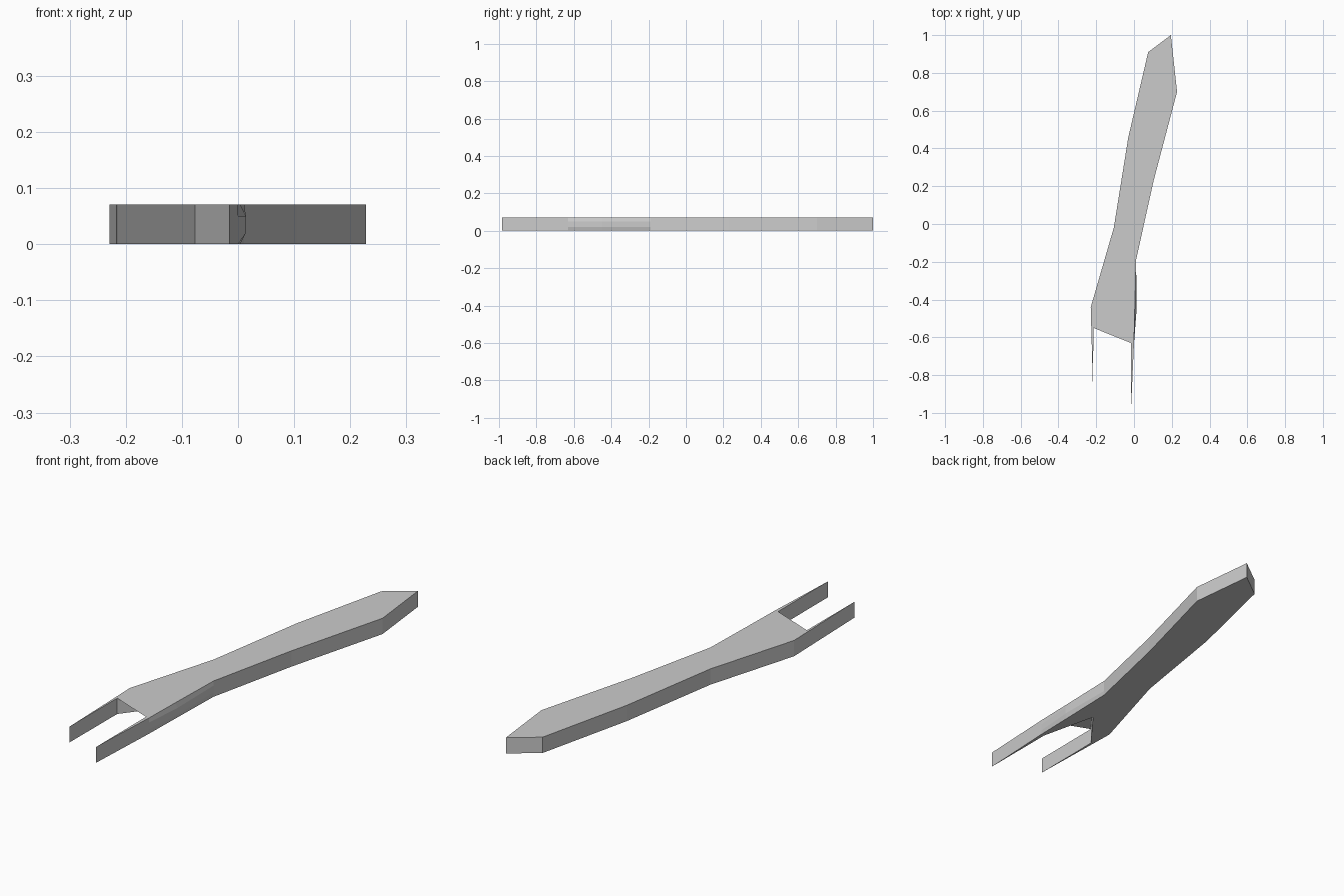
import bpy
import bmesh

cube = bpy.data.objects.get("Cube")
if cube:
    bpy.data.objects.remove(cube, do_unlink=True)

# Single plain grey
grey = bpy.data.materials.new("plain_grey")
grey.use_nodes = True
colour = (0.6, 0.6, 0.6, 1)
grey.diffuse_color = colour
grey.node_tree.nodes["Principled BSDF"].inputs["Base Color"].default_value = colour

# Plan outline, counter-clockwise from the pointed back end
OUTLINE = [
    (0.195, 1.0), (0.075, 0.91), (-0.03, 0.46), (-0.107, -0.02),
    (-0.229, -0.44), (-0.217, -0.885), (-0.215, -0.55), (-0.077, -0.37),
    (-0.016, -0.63), (-0.016, -0.985), (0.0, -0.63), (0.004, -0.45),
    (0.011, -0.19), (0.104, 0.23), (0.228, 0.70),
]
BULGE_INDEX = 11
# Height and outward swell of the outer tine at each level
LEVELS = [(0, 0), (0.02, 0.01), (0.05, 0.01), (0.071, 0)]

bm = bmesh.new()
rings = []
for z, swell in LEVELS:
    rings.append([bm.verts.new((x + (swell if i == BULGE_INDEX else 0), y - 0.0, z))
                  for i, (x, y) in enumerate(OUTLINE)])

# Side walls between levels, then flat caps
count = len(OUTLINE)
for low, high in zip(rings, rings[1:]):
    for i in range(count):
        j = (i + 1) % count
        bm.faces.new((low[i], low[j], high[j], high[i]))
caps = [bm.faces.new(rings[-1]), bm.faces.new(rings[0][::-1])]
bmesh.ops.triangulate(bm, faces=caps)
bmesh.ops.recalc_face_normals(bm, faces=bm.faces)

mesh = bpy.data.meshes.new("forked_bar")
bm.to_mesh(mesh)
bm.free()
mesh.materials.append(grey)
bar = bpy.data.objects.new("forked_bar", mesh)
bpy.context.collection.objects.link(bar)
